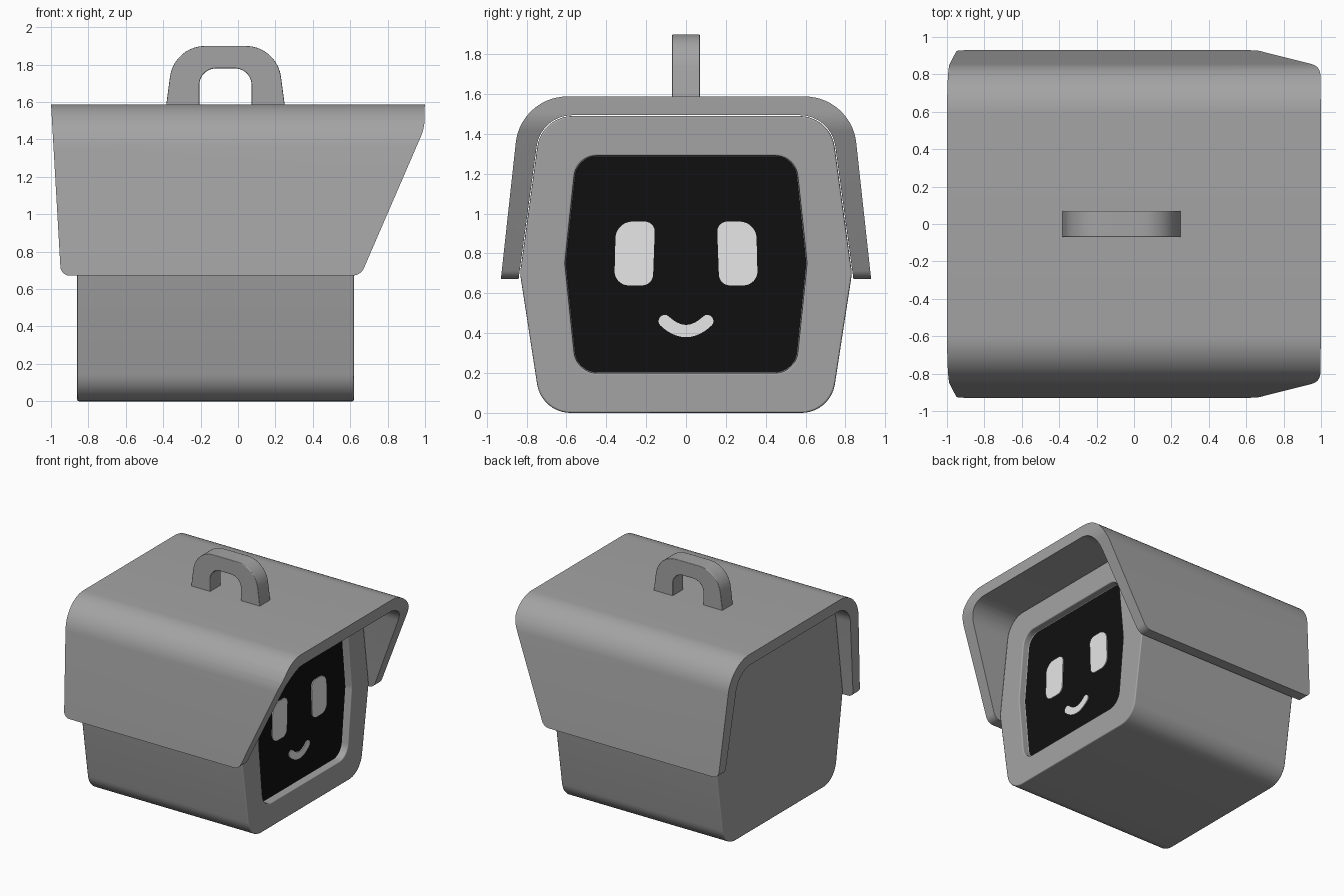
import bpy, bmesh, math
from mathutils import Vector

if "Cube" in bpy.data.objects:
    bpy.data.objects.remove(bpy.data.objects["Cube"])


def material(name, rgb):
    m = bpy.data.materials.new(name)
    m.diffuse_color = (*rgb, 1)
    m.use_nodes = True
    m.node_tree.nodes["Principled BSDF"].inputs["Base Color"].default_value = m.diffuse_color
    return m


GREY = material("mid grey", (0.37, 0.37, 0.37))
BLACK = material("screen black", (0.005, 0.005, 0.005))
WHITE = material("face white", (0.93, 0.93, 0.93))


def rounded(corners, seg=10):
    """Outline from (u, v, radius) corners; radius 0 keeps a sharp point."""
    out = []
    for i, (u, v, r) in enumerate(corners):
        p = Vector((u, v))
        if r == 0:
            out.append((u, v))
            continue
        a = (Vector(corners[i - 1][:2]) - p).normalized()
        b = (Vector(corners[(i + 1) % len(corners)][:2]) - p).normalized()
        half = a.angle(b) / 2
        centre = p + (a + b).normalized() * (r / math.sin(half))
        s = a * (r / math.tan(half)) + p - centre
        e = b * (r / math.tan(half)) + p - centre
        sweep = s.angle(e)
        for k in range(seg + 1):
            t = k / seg
            w = (s * math.sin((1 - t) * sweep) + e * math.sin(t * sweep)) / math.sin(sweep)
            out.append(tuple(centre + w))
    return out


def mirrored(half):
    """Close a right-hand half outline with its left-hand copy."""
    return half + [(-u, v, r) for u, v, r in reversed(half)]


def loft(name, rings, axis, mats, end_mat=0):
    """Skin equal-count outlines [(outline, position)] along x or y."""
    bm = bmesh.new()
    loops = []
    for outline, pos in rings:
        loops.append([bm.verts.new((pos, u, v) if axis == "x" else (u, pos, v))
                      for u, v in outline])
    n = len(loops[0])
    for a, b in zip(loops, loops[1:]):
        for i in range(n):
            bm.faces.new((a[i], a[(i + 1) % n], b[(i + 1) % n], b[i]))
    bm.faces.new(loops[0])
    bm.faces.new(loops[-1]).material_index = end_mat
    bmesh.ops.recalc_face_normals(bm, faces=bm.faces)
    mesh = bpy.data.meshes.new(name)
    bm.to_mesh(mesh)
    bm.free()
    for m in mats:
        mesh.materials.append(m)
    obj = bpy.data.objects.new(name, mesh)
    bpy.context.collection.objects.link(obj)
    smooth(mesh)
    return obj


def smooth(mesh):
    mesh.shade_smooth()
    mesh.set_sharp_from_angle(angle=math.radians(35))


def bevel(obj, width):
    m = obj.modifiers.new("soft edges", "BEVEL")
    m.width, m.segments = width, 2
    m.limit_method, m.angle_limit = "ANGLE", math.radians(50)
    m.harden_normals = True


# Body with recessed screen facing +x
body_outline = rounded(mirrored([(0.725, 0, 0.17), (0.833, 0.70, 0.15), (0.725, 1.49, 0.18)]))
screen_outline = rounded(mirrored([(0.55, 0.20, 0.115), (0.607, 0.75, 0.15), (0.55, 1.29, 0.115)]))
body = loft("body", [(body_outline, -0.86), (body_outline, 0.62),
                     (screen_outline, 0.62), (screen_outline, 0.56)],
            "x", [GREY, BLACK], end_mat=1)
bevel(body, 0.01)

# Eyes and smile: thin plates on the screen
eye = [(0.155, 0.96, 0.05), (0.352, 0.96, 0.085), (0.36, 0.64, 0.07), (0.167, 0.64, 0.055)]
for side, label in ((-1, "left"), (1, "right")):
    outline = rounded([(side * u, v, r) for u, v, r in eye])
    loft(label + "_eye", [(outline, 0.559), (outline, 0.567)], "x", [WHITE])

mouth_half, mouth_rad = 0.107, 0.031
upper, lower = [], []
for k in range(21):
    u = mouth_half * (k / 10 - 1)
    v = 0.411 + 0.05 * (u / mouth_half) ** 2
    nrm = Vector((-0.1 * u / mouth_half ** 2, 1)).normalized() * mouth_rad
    upper.append((u + nrm.x, v + nrm.y))
    lower.append((u - nrm.x, v - nrm.y))


def cap(a, b):
    """Half circle from point a to point b, turning clockwise."""
    c = (Vector(a) + Vector(b)) / 2
    d = Vector(a) - c
    start = math.atan2(d.y, d.x)
    return [(c.x + d.length * math.cos(start - math.pi * k / 8),
             c.y + d.length * math.sin(start - math.pi * k / 8)) for k in range(1, 8)]


smile = upper + cap(upper[-1], lower[-1]) + lower[::-1] + cap(lower[0], upper[0])
loft("smile", [(smile, 0.559), (smile, 0.567)], "x", [WHITE])

# Roof shell: arched section trimmed by its side outline
section = rounded([(-0.937, 0.6, 0), (-0.829, 1.588, 0.26), (0.829, 1.588, 0.26), (0.937, 0.6, 0),
                   (0.85, 0.6, 0), (0.728, 1.494, 0.18), (-0.728, 1.494, 0.18), (-0.85, 0.6, 0)], 14)
roof = loft("roof_shell", [(section, -1.2), (section, 1.2)], "x", [GREY])
side = rounded([(-1.006, 1.7, 0), (1.0, 1.7, 0), (0.997, 1.46, 0.25),
                (0.656, 0.672, 0.07), (-0.947, 0.672, 0.05)])
cutter = loft("roof_cutter", [(side, -1.2), (side, 1.2)], "y", [GREY])
cutter.hide_render = True
trim = roof.modifiers.new("trim", "BOOLEAN")
trim.operation, trim.object, trim.solver = "INTERSECT", cutter, "EXACT"
bpy.context.view_layer.update()
trimmed = bpy.data.meshes.new_from_object(roof.evaluated_get(bpy.context.evaluated_depsgraph_get()))
roof.modifiers.clear()
roof.data = trimmed
smooth(trimmed)
bpy.data.objects.remove(cutter)

# Carry handle on the roof
arch = rounded([(-0.318, 1.575, 0), (-0.275, 1.9, 0.19), (0.275, 1.9, 0.19), (0.318, 1.575, 0),
                (0.14, 1.575, 0), (0.14, 1.78, 0.09), (-0.14, 1.78, 0.09), (-0.14, 1.575, 0)])
handle = loft("handle", [(arch, -0.07), (arch, 0.07)], "y", [GREY])
handle.location.x = -0.067
bevel(handle, 0.006)
